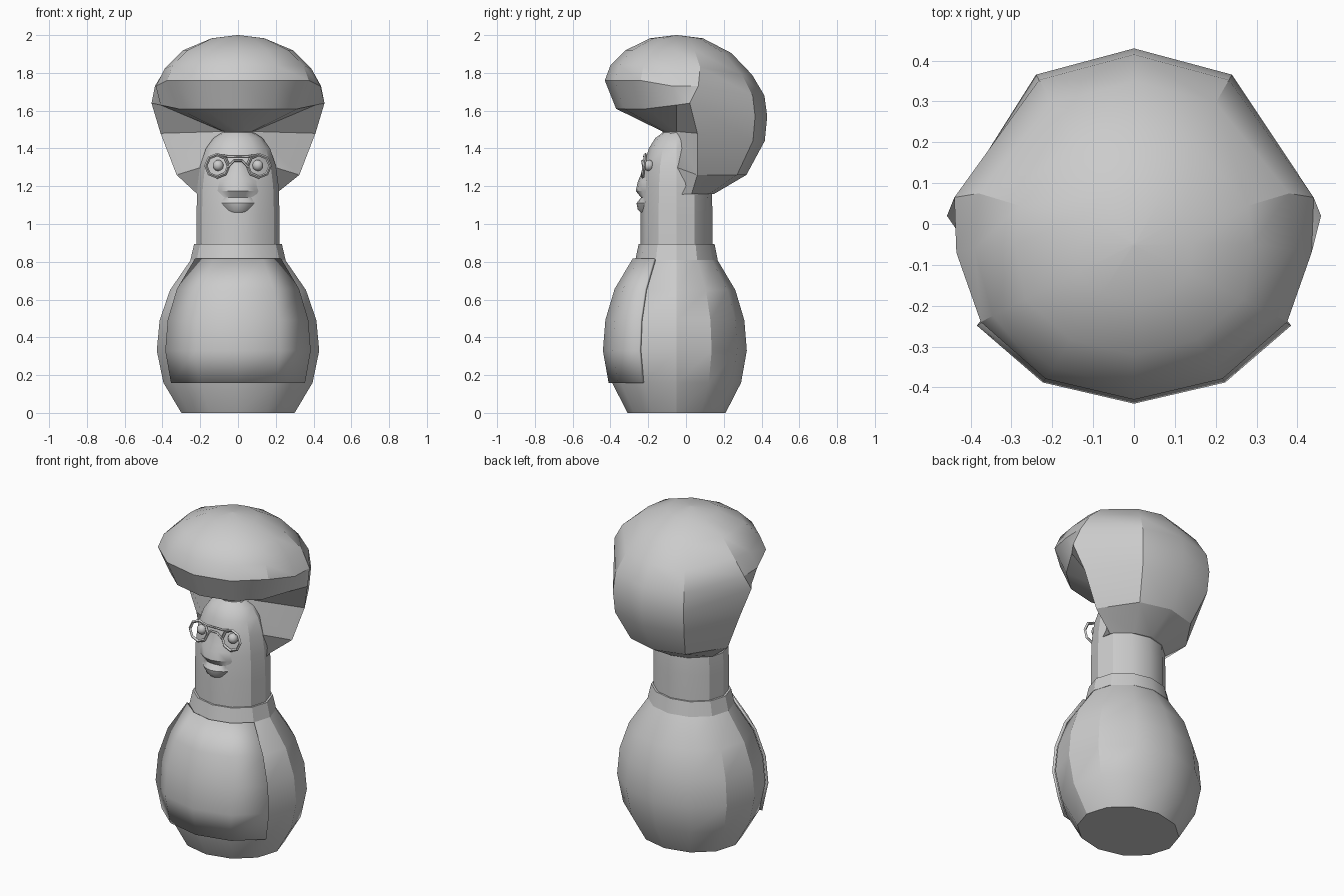
import bpy, bmesh
from math import sin, cos, pi, radians, sqrt

if "Cube" in bpy.data.objects:
    bpy.data.objects.remove(bpy.data.objects["Cube"])

CY, FLAT, SIDES = -0.05, 0.865, 12   # axis offset, depth ratio, side count


def finish(name, rows, closed, caps=True, angle=28):
    """Skin rows of points into a mesh object."""
    bm = bmesh.new()
    vs = [[bm.verts.new(p) for p in row] for row in rows]
    n = len(rows[0])
    for a, b in zip(vs, vs[1:]):
        for i in range(n if closed else n - 1):
            j = (i + 1) % n
            bm.faces.new((a[i], a[j], b[j], b[i]))
    if closed and caps:
        bm.faces.new(vs[0])
        bm.faces.new(vs[-1])
    bmesh.ops.recalc_face_normals(bm, faces=bm.faces)
    me = bpy.data.meshes.new(name)
    bm.to_mesh(me)
    bm.free()
    ob = bpy.data.objects.new(name, me)
    bpy.context.collection.objects.link(ob)
    smooth(ob, angle)
    return ob


def smooth(ob, angle):
    bpy.ops.object.select_all(action='DESELECT')
    ob.select_set(True)
    bpy.context.view_layer.objects.active = ob
    bpy.ops.object.shade_smooth_by_angle(angle=radians(angle))


def ring(r, z, steps=range(SIDES), grow=0.0):
    return [((r + grow) * sin(k * pi / 6), CY - (r * FLAT + grow) * cos(k * pi / 6), z) for k in steps]


# Body, collar, and neck with head
body = [(.30, 0), (.395, .16), (.43, .33), (.415, .49), (.36, .65), (.25, .81)]
finish("body", [ring(*p) for p in body], True)
finish("collar", [ring(*p) for p in [(.21, .80), (.252, .81), (.232, .895), (.21, .895)]], True)
head = [(.22, .80), (.22, 1.05), (.215, 1.2), (.20, 1.31), (.17, 1.40), (.13, 1.455), (.075, 1.49)]
finish("head", [ring(*p) for p in head], True)

# Front bib, five points wide, lying just off the body
bib = finish("bib", [ring(r, z, range(-2, 3), .004) for r, z in body[1:]], False)
inner = bib.data.vertices
bm = bmesh.new()
bm.from_mesh(bib.data)
if sum(f.normal.y for f in bm.faces) > 0:
    bmesh.ops.reverse_faces(bm, faces=bm.faces)
bm.to_mesh(bib.data)
bm.free()
mod = bib.modifiers.new("thickness", 'SOLIDIFY')
mod.thickness, mod.offset = .014, 1

# Hair: columns from the front (0) round the side (3) to the back (6)
front = [(.14, 1.983), (.27, 1.92), (.35, 1.84), (.38, 1.76), (.32, 1.61), (.075, 1.49), (.05, 1.40), (.04, 1.16)]
back = [(.14, 1.983), (.29, 1.905), (.40, 1.79), (.465, 1.68), (.48, 1.57), (.467, 1.44), (.37, 1.26), (.2, 1.16)]
side = [(.14, CY, 1.983), (.29, CY, 1.92), (.39, -.06, 1.82), (.435, -.07, 1.73),
        (.41, -.05, 1.63), (.08, CY, 1.49), (.195, CY, 1.30), (.212, CY, 1.155)]
rear_side = [(.123, .02, 1.983), (.28, .045, 1.92), (.38, .075, 1.83), (.44, .065, 1.73),
             (.458, .02, 1.64), (.41, .06, 1.48), (.325, .06, 1.26), (.2, .03, 1.16)]


def turned(prof, k, wide):
    a = k * pi / 6
    return [(r * wide * sin(a), CY - r * cos(a), z) for r, z in prof]


cols = [turned(front, k, 1.14) for k in range(3)] + [side, rear_side] + [turned(back, k, 1) for k in (5, 6)]
cols += [[(-x, y, z) for x, y, z in c] for c in cols[5:0:-1]]
rows = [list(r) for r in zip(*cols)]
rows.insert(0, [(x * .03, CY + (y - CY) * .03, 2.0) for x, y, z in rows[0]])
finish("hair", rows, True, angle=30)

# Nose, moustache, lips and chin: height, half width, depth at the middle
muzzle = [(1.335, .02, -.222), (1.26, .075, -.24), (1.225, .13, -.255), (1.175, .15, -.266),
          (1.14, .12, -.238), (1.11, .115, -.262), (1.075, .07, -.255), (1.05, .035, -.228)]
grid = []
for z, w, y in muzzle:
    edge = CY - .185 * sqrt(1 - (w / .215) ** 2) + .015
    grid.append([(t * w, edge + (y - edge) * (1 - abs(t) ** 2), z) for t in (-1, -.6, -.3, 0, .3, .6, 1)])
finish("muzzle", grid, False, angle=35)


def wire(name, pts):
    cu = bpy.data.curves.new(name, 'CURVE')
    cu.dimensions = '3D'
    cu.bevel_depth, cu.bevel_resolution = .006, 0
    sp = cu.splines.new('POLY')
    sp.points.add(len(pts) - 1)
    for p, co in zip(sp.points, pts):
        p.co = (*co, 1)
    bpy.context.collection.objects.link(bpy.data.objects.new(name, cu))


# Eyes and spectacles
for s, label in ((-1, "left"), (1, "right")):
    bpy.ops.mesh.primitive_uv_sphere_add(segments=10, ring_count=6, radius=.03, location=(s * .105, -.198, 1.31))
    bpy.context.object.name = label + "_eye"
    smooth(bpy.context.object, 40)
    bpy.ops.mesh.primitive_torus_add(major_segments=8, minor_segments=4, major_radius=.06, minor_radius=.009,
                                     location=(s * .11, -.222, 1.308), rotation=(pi / 2 - .12, pi / 8 * 0, 0))
    bpy.context.object.name = label + "_spectacle_rim"
wire("spectacle_bridge", [(-.055, -.226, 1.30), (-.022, -.232, 1.335), (.022, -.232, 1.335), (.055, -.226, 1.30)])
wire("spectacle_bar", [(-.11, -.215, 1.368), (-.05, -.222, 1.357), (.05, -.222, 1.357), (.11, -.215, 1.368)])
